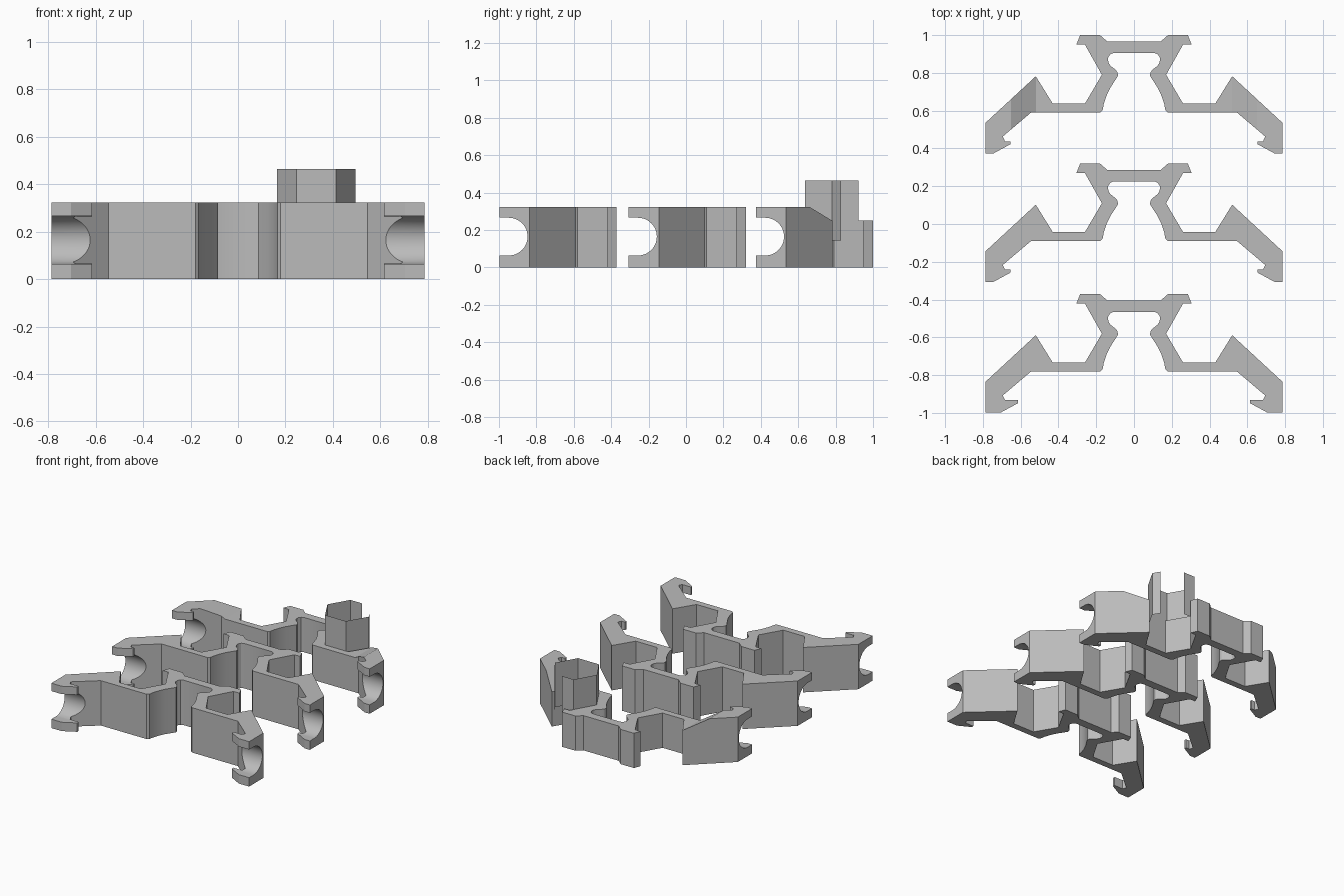
import bpy, bmesh, math

if "Cube" in bpy.data.objects:
    bpy.data.objects.remove(bpy.data.objects["Cube"])

grey = bpy.data.materials.new("plain grey")
grey.diffuse_color = (0.5, 0.5, 0.5, 1)
grey.use_nodes = True
grey.node_tree.nodes["Principled BSDF"].inputs["Base Color"].default_value = grey.diffuse_color


def prism(name, pts, to3d, depth):
    """Extrude a closed 2D outline along a vector."""
    bm = bmesh.new()
    face = bm.faces.new([bm.verts.new(to3d(*p)) for p in pts])
    ext = bmesh.ops.extrude_face_region(bm, geom=[face])
    bmesh.ops.translate(bm, vec=depth, verts=[v for v in ext["geom"] if isinstance(v, bmesh.types.BMVert)])
    bmesh.ops.recalc_face_normals(bm, faces=bm.faces)
    me = bpy.data.meshes.new(name)
    bm.to_mesh(me)
    bm.free()
    me.materials.append(grey)
    ob = bpy.data.objects.new(name, me)
    bpy.context.collection.objects.link(ob)
    return ob


def subtract(ob, cutter):
    bpy.context.view_layer.objects.active = ob
    mod = ob.modifiers.new("cut", "BOOLEAN")
    mod.operation, mod.solver, mod.object = "DIFFERENCE", "EXACT", cutter
    bpy.ops.object.modifier_apply(modifier="cut")
    bpy.data.objects.remove(cutter)


def clip(name, dy, hook):
    # right half of the outline, from the head down around to the waist
    half = [(0.14, 0.965), (0.18, 1.0), (0.285, 1.0), (0.305, 0.95), (0.26, 0.95),
            (0.17, 0.79), (0.26, 0.637), (0.43, 0.637), (0.52, 0.782), (0.787, 0.535),
            (0.787, 0.373), (hook + 0.09, 0.373), (hook, 0.422), (hook, 0.438),
            (0.683, 0.438), (0.695, 0.463), (0.545, 0.59), (0.18, 0.59), (0.166, 0.602),
            (0.16, 0.635), (0.145, 0.68), (0.125, 0.722), (0.095, 0.768), (0.085, 0.785),
            (0.087, 0.803), (0.098, 0.817), (0.125, 0.838), (0.136, 0.856), (0.137, 0.88),
            (0.127, 0.897), (0.11, 0.905)]
    pts = [(x, y + dy) for x, y in half]
    pts += [(-x, y) for x, y in reversed(pts)]
    ob = prism(name, pts, lambda x, y: (x, y, 0), (0, 0, 0.323))
    # rounded slot through both arm tips
    cy, r = 0.423 + dy, 0.101
    arc = [(cy + r * math.cos(a), 0.165 + r * math.sin(a))
           for a in [math.radians(-90 + 180 * i / 24) for i in range(25)]]
    slot = [(cy - 0.2, 0.165 - r)] + arc + [(cy - 0.2, 0.165 + r)]
    subtract(ob, prism("slot_cutter", slot, lambda y, z: (-1, y, z), (2, 0, 0)))
    return ob


clips = [clip("rear_clip", 0.0, 0.655), clip("middle_clip", -0.68, 0.655),
         clip("front_clip", -1.371, 0.615)]

# lowered middle of the rear clip with ramps up to the arm tips
low = [(-0.52, 0.25), (0.52, 0.25), (0.65, 0.323), (0.74, 0.3735), (-0.74, 0.3735), (-0.65, 0.323)]
subtract(clips[0], prism("step_cutter", low, lambda x, z: (x, 0.2, z), (0, 1, 0)))

# thin open hexagonal sleeve standing in the right channel
cx, cy, r = 0.33, 0.78, 0.165
path = [(0.466, 0.83)] + [(cx + r * math.cos(math.radians(a)), cy + r * math.sin(math.radians(a)))
                          for a in (0, -60, -120, -180, -240)] + [(0.34, cy + r * 0.866)]
bm = bmesh.new()
cols = [[bm.verts.new((x, y, z)) for z in (0.145, 0.465)] for x, y in path]
for a, b in zip(cols, cols[1:]):
    bm.faces.new((a[0], a[1], b[1], b[0]))
me = bpy.data.meshes.new("hex_sleeve")
bm.to_mesh(me)
bm.free()
me.materials.append(grey)
bpy.context.collection.objects.link(bpy.data.objects.new("hex_sleeve", me))

# smooth only the curved surfaces
bpy.ops.object.select_all(action="DESELECT")
for ob in clips:
    ob.select_set(True)
bpy.context.view_layer.objects.active = clips[0]
bpy.ops.object.shade_smooth_by_angle(angle=math.radians(28))
